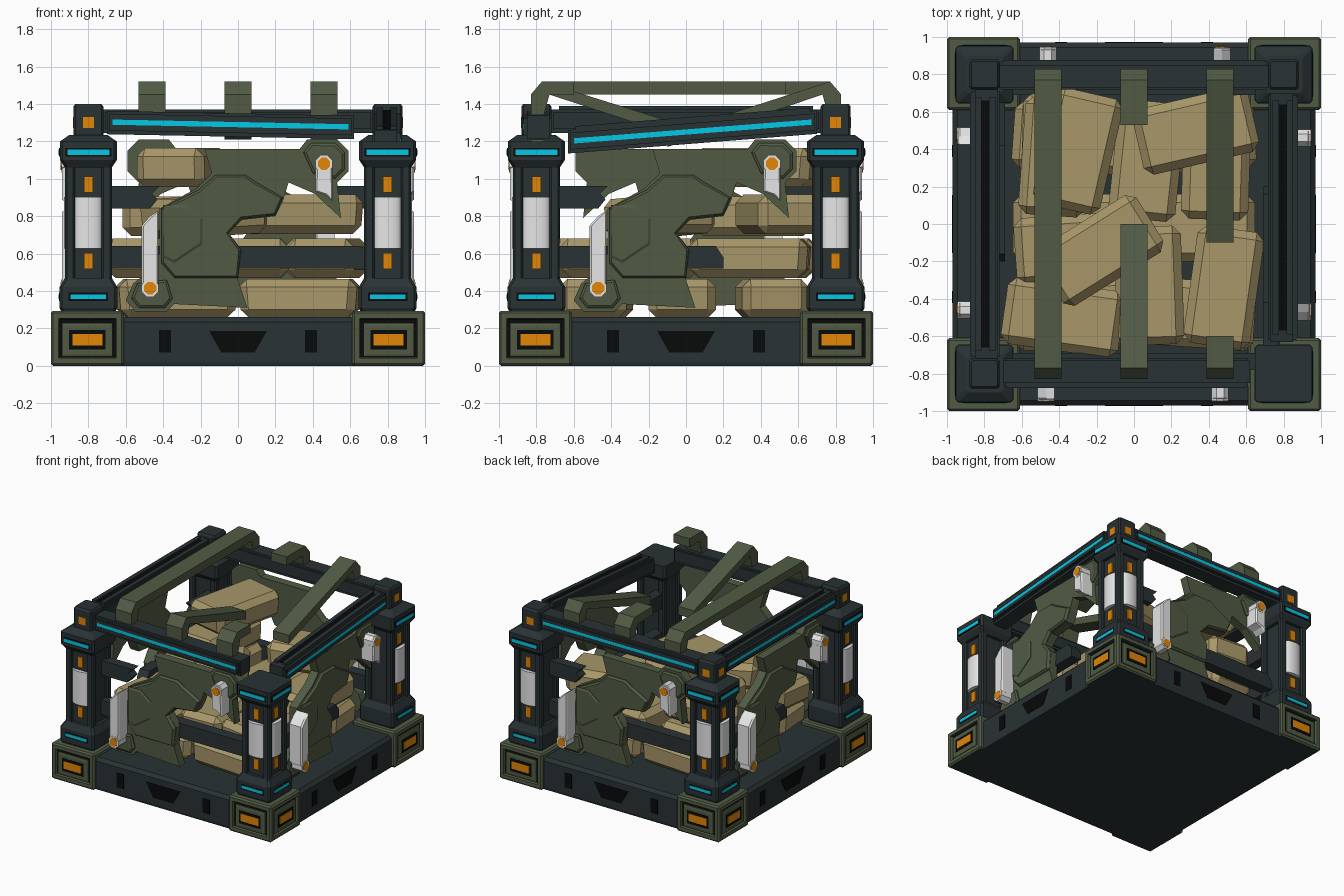
import bpy, bmesh
from math import radians
from mathutils import Matrix

if "Cube" in bpy.data.objects:
    bpy.data.objects.remove(bpy.data.objects["Cube"])


def material(name, r, g, b):
    m = bpy.data.materials.new(name)
    m.use_nodes = True
    col = [((c / 255 + 0.055) / 1.055) ** 2.4 if c > 10 else c / 255 / 12.92 for c in (r, g, b)] + [1]
    m.diffuse_color = col
    m.node_tree.nodes["Principled BSDF"].inputs["Base Color"].default_value = col
    return m


DARK = material("dark slate metal", 41, 50, 52)
OLIVE = material("olive armour", 81, 91, 68)
TAN = material("tan sack cloth", 168, 151, 105)
ORANGE = material("orange marker", 226, 134, 6)
CYAN = material("cyan light", 4, 202, 230)
WHITE = material("light grey metal", 230, 230, 230)
BLACK = material("black recess", 8, 9, 10)


def turn(k):
    return Matrix.Rotation(radians(90 * k), 4, 'Z')


def finish(name, bm, mats, M):
    bmesh.ops.recalc_face_normals(bm, faces=bm.faces[:])
    me = bpy.data.meshes.new(name)
    bm.to_mesh(me)
    bm.free()
    for m in mats:
        me.materials.append(m)
    ob = bpy.data.objects.new(name, me)
    ob.matrix_world = M
    bpy.context.collection.objects.link(ob)
    return ob


def prism(name, pts, y0, y1, mat, M=Matrix(), rim=0.0, rise=0.0):
    """Outline in x,z pushed from y1 (inside) to y0 (outside), optional bevelled front."""
    bm = bmesh.new()
    face = bm.faces.new([bm.verts.new((x, y1, z)) for x, z in pts])
    out = bmesh.ops.extrude_face_region(bm, geom=[face])["geom"]
    bmesh.ops.translate(bm, vec=(0, y0 - y1, 0), verts=[v for v in out if isinstance(v, bmesh.types.BMVert)])
    bmesh.ops.recalc_face_normals(bm, faces=bm.faces[:])
    if rim:
        front = [f for f in out if isinstance(f, bmesh.types.BMFace)]
        bmesh.ops.inset_individual(bm, faces=front, thickness=rim, depth=rise)
    return finish(name, bm, [mat], M)


def rect(x, z, w, h):
    return [(x - w / 2, z - h / 2), (x + w / 2, z - h / 2), (x + w / 2, z + h / 2), (x - w / 2, z + h / 2)]


def octagon(x, z, r):
    return [(x + r * a, z + r * b) for a, b in ((1, .4), (.4, 1), (-.4, 1), (-1, .4),
                                                (-1, -.4), (-.4, -1), (.4, -1), (1, -.4))]


def stack(name, rings, chamfer, mat, M=Matrix()):
    """Chamfered square column from (height, half width) rings."""
    bm = bmesh.new()
    loops = []
    for z, h in rings:
        c = h - chamfer
        loops.append([bm.verts.new((x, y, z)) for x, y in ((h, -c), (h, c), (c, h), (-c, h),
                                                           (-h, c), (-h, -c), (-c, -h), (c, -h))])
    for a, b in zip(loops, loops[1:]):
        for i in range(8):
            bm.faces.new((a[i], a[i - 1], b[i - 1], b[i]))
    bm.faces.new(loops[0])
    bm.faces.new(loops[-1])
    return finish(name, bm, [mat], M)


# Pallet base
stack("base_deck", [(0, .965), (.02, .97), (.235, .97), (.26, .945)], .02, DARK)
for k in range(4):
    M = turn(k)
    prism("fork_slot", [(-.155, .187), (.155, .187), (.09, .072), (-.09, .072)], -.973, -.96, BLACK, M)
    for x in (-.39, .39):
        prism("base_slot", rect(x, .13, .065, .12), -.973, -.96, BLACK, M)

    # Corner blocks with recessed outer faces and dark undersides
    post = M @ Matrix.Translation((-.8, -.8, 0))
    bm = bmesh.new()
    bmesh.ops.create_cube(bm, size=1, matrix=Matrix.Translation((-.005, -.005, .147)) @ Matrix.Diagonal((.39, .39, .294, 1)))
    bmesh.ops.bevel(bm, geom=bm.edges[:], offset=.012, segments=1, affect='EDGES')
    outer = [f for f in bm.faces if f.calc_area() > .05 and min(f.normal.x, f.normal.y) < -.9]
    bmesh.ops.inset_individual(bm, faces=outer, thickness=.04, depth=0)
    bmesh.ops.inset_individual(bm, faces=outer, thickness=.008, depth=-.02)
    for f in bm.faces:
        if f in outer:
            f.material_index = 1
        elif f.normal.z < -.9:
            f.material_index = 2
    finish("corner_block", bm, [OLIVE, BLACK, DARK], post)

    # Corner posts: four struts round a recessed core
    stack("post_foot", [(.29, .145), (.31, .155), (.42, .155), (.47, .125)], .015, DARK, post)
    stack("post_core", [(.46, .1), (1.08, .1)], .01, DARK, post)
    for sx in (-1, 1):
        for sy in (-1, 1):
            strut = post @ Matrix.Translation((sx * .098, sy * .098, 0))
            stack("post_strut", [(.46, .027), (1.08, .027)], .01, DARK, strut)
    top = [(1.2, .152)] if k == 1 else [(1.2, .152), (1.235, .1)]
    stack("post_collar", [(1.06, .125), (1.1, .152)] + top, .015, DARK, post)
    if k != 1:
        stack("post_cap", [(1.23, .08), (1.385, .08), (1.4, .07)], .01, DARK, post)

    # Fittings on the two outward faces of each post
    for j in (0, -1):
        F = post @ turn(j)
        mid = -.005 * (1 + 2 * j)
        prism("badge_frame", rect(mid, .14, .27, .18), -.192, -.17, OLIVE, F, .02, .004)
        prism("badge_recess", rect(mid, .14, .195, .105), -.198, -.18, BLACK, F)
        prism("badge_marker", rect(mid, .14, .16, .062), -.2, -.18, ORANGE, F)
        for z in (.56, .97):
            prism("post_marker", rect(0, z, .048, .085), -.11, -.09, ORANGE, F)
        for z, w, h in ((.37, .19, .024), (1.142, .225, .028)):
            prism("light_frame", rect(0, z, w + .02, .045), -.156, -.14, BLACK, F)
            prism("post_light", rect(0, z, w, h), -.159, -.14, CYAN, F)
        if k != 1:
            prism("cap_marker", rect(0, 1.3, .06, .06), -.083, -.07, ORANGE, F)
        bm = bmesh.new()
        bmesh.ops.create_cone(bm, cap_ends=True, segments=20, radius1=.071, radius2=.071, depth=.275,
                              matrix=Matrix.Translation((0, -.1, .765)) @ Matrix.Diagonal((1, .42, 1, 1)))
        ob = finish("post_cylinder", bm, [WHITE], F)
        ob.data.shade_smooth()
        ob.data.set_sharp_from_angle(angle=radians(40))

    # Broken armour panel
    prism("armour_panel", [(-.18, 1.16), (.33, 1.16), (.37, 1.21), (.53, 1.21), (.59, 1.15), (.59, 1.04),
                           (.53, .98), (.55, .79), (.41, .92), (.27, .98), (.24, .88), (.2, .8), (.02, .78),
                           (-.05, .71), (.02, .62), (0, .46), (.05, .31), (-.34, .33), (-.38, .29),
                           (-.55, .29), (-.6, .35), (-.56, .44), (-.46, .52), (-.42, .6), (-.42, .84),
                           (-.22, .95), (-.14, 1.03)], -.83, -.76, OLIVE, M)
    prism("raised_plate", [(-.41, .55), (-.34, .47), (-.0, .47), (.015, .62), (-.05, .71), (.02, .785), (.2, .805),
                           (.24, .9), (.1, .98), (.04, 1.02), (-.12, 1.02), (-.21, .94), (-.41, .84)],
          -.84, -.82, OLIVE, M, .012, .015)
    prism("inner_plate", [(-.4, .86), (-.28, .86), (-.19, .79), (-.19, .65), (-.34, .55), (-.4, .58)],
          -.86, -.85, OLIVE, M, .015, .008)
    prism("upper_lug", [(.35, 1.14), (.39, 1.19), (.52, 1.19), (.57, 1.14), (.57, 1.05), (.52, 1.0), (.4, 1.03)],
          -.84, -.82, OLIVE, M, .015, .01)
    prism("lower_lug", [(-.57, .36), (-.53, .31), (-.39, .31), (-.35, .36), (-.38, .46), (-.54, .44)],
          -.84, -.82, OLIVE, M, .015, .01)

    # Snapped latch rods and bolts
    prism("lower_latch", [(-.515, .4), (-.49, .37), (-.45, .37), (-.425, .4), (-.425, .83), (-.47, .8), (-.515, .75)],
          -.93, -.83, WHITE, M, .01, .012)
    prism("upper_latch", [(.415, 1.1), (.44, 1.13), (.48, 1.13), (.505, 1.1), (.505, .88), (.47, .91), (.415, .93)],
          -.93, -.83, WHITE, M, .01, .012)
    for x, z in ((-.47, .415), (.46, 1.08)):
        prism("latch_collar", octagon(x, z, .046), -.945, -.85, WHITE, M)
        prism("latch_bolt", octagon(x, z, .033), -.948, -.9, ORANGE, M)

    # Cross bars, some snapped
    prism("upper_bar_stub", [(-.7, .84), (-.47, .84), (-.43, .89), (-.46, .92), (-.42, .96), (-.7, .96)],
          -.77, -.69, DARK, M)
    end = .7 if k % 2 == 0 else .2
    prism("lower_bar", [(-.7, .52), (end, .52), (end, .58), (end - .04, .64), (-.7, .64)], -.78, -.69, DARK, M)


# Top rails, each with a light strip set between two lips
def rail(k, x0, z0, x1, z1, groove):
    s = (z1 - z0) / (x1 - x0)

    def band(name, low, high, y0, y1, mat, trim=0.0):
        a, b = x0 + trim, x1 - trim
        za, zb = z0 + s * trim, z1 - s * trim
        prism(name, [(a, za + low), (b, zb + low), (b, zb + high), (a, za + high)], y0, y1, mat, turn(k))

    band("top_rail", -.065, .06, -.85, -.73, DARK)
    band("rail_face", -.045, .045, -.868, -.72, DARK, .01)
    for low in (-.04, .014):
        band("light_lip", low, low + .026, -.876, -.86, DARK, .02)
    band("rail_light", -.014, .014, -.873, -.86, CYAN, .03)
    if groove:
        for y in (-.85, -.775):
            band("rail_lip", .05, .078, y, y + .035, DARK, .04)
        band("rail_groove", .055, .066, -.82, -.77, BLACK, .06)


rail(0, -.7, 1.303, .62, 1.277, False)
rail(1, -.63, 1.2, .7, 1.305, True)
rail(2, -.72, 1.31, .72, 1.31, False)
rail(3, -.72, 1.31, .72, 1.31, True)


# Roof straps: side is the attached end, then free end position and height
def strap(x, side, free, top):
    pts = [(.76, 1.34), (.83, 1.34), (.83, 1.45), (.77, 1.52)]
    pts = [(side * y, z) for y, z in pts]
    pts += [(free, top), (free, top - .07), (side * .73, 1.45)]
    prism("roof_strap", pts, -x - .072, -x + .072, OLIVE, turn(1))


strap(-.46, 1, 0, 1.52)
strap(-.46, -1, 0, 1.52)
strap(0, -1, 0, 1.28)
strap(0, 1, .53, 1.52)
strap(.46, 1, -.1, 1.24)
strap(.46, -1, -.6, 1.52)


# Piled sacks
def sack(x, y, z, yaw, tilt=0, length=.64, width=.36):
    bm = bmesh.new()
    bmesh.ops.create_cube(bm, size=1, matrix=Matrix.Diagonal((length, width, .21, 1)))
    for v in bm.verts:
        if v.co.z < 0:
            v.co.x *= .95
    bmesh.ops.bevel(bm, geom=bm.edges[:], offset=.045, segments=1, affect='EDGES')
    M = Matrix.Translation((x, y, z)) @ Matrix.Rotation(radians(yaw), 4, 'Z') @ Matrix.Rotation(radians(tilt), 4, 'Y')
    finish("sack", bm, [TAN], M)


# Bottom layer
for i, y in enumerate((-.48, -.02, .46)):
    for s in (-1, 1):
        sack(s * .33, y, .36, 4 * s * (i - 1))
# Middle layer
for x, y, yaw in ((.48, -.34, 82), (.08, -.33, 92), (-.38, -.5, -8), (-.32, -.13, 4),
                  (.44, .34, 88), (.07, .34, 84), (-.42, .38, 88)):
    sack(x, y, .575, yaw)
# Loose sacks on top
sack(.33, .5, .81, 13)
sack(-.42, .36, .8, 86)
sack(-.18, -.14, .8, 32, -3)
sack(-.3, .39, 1.06, 77, 0, .64, .37)
